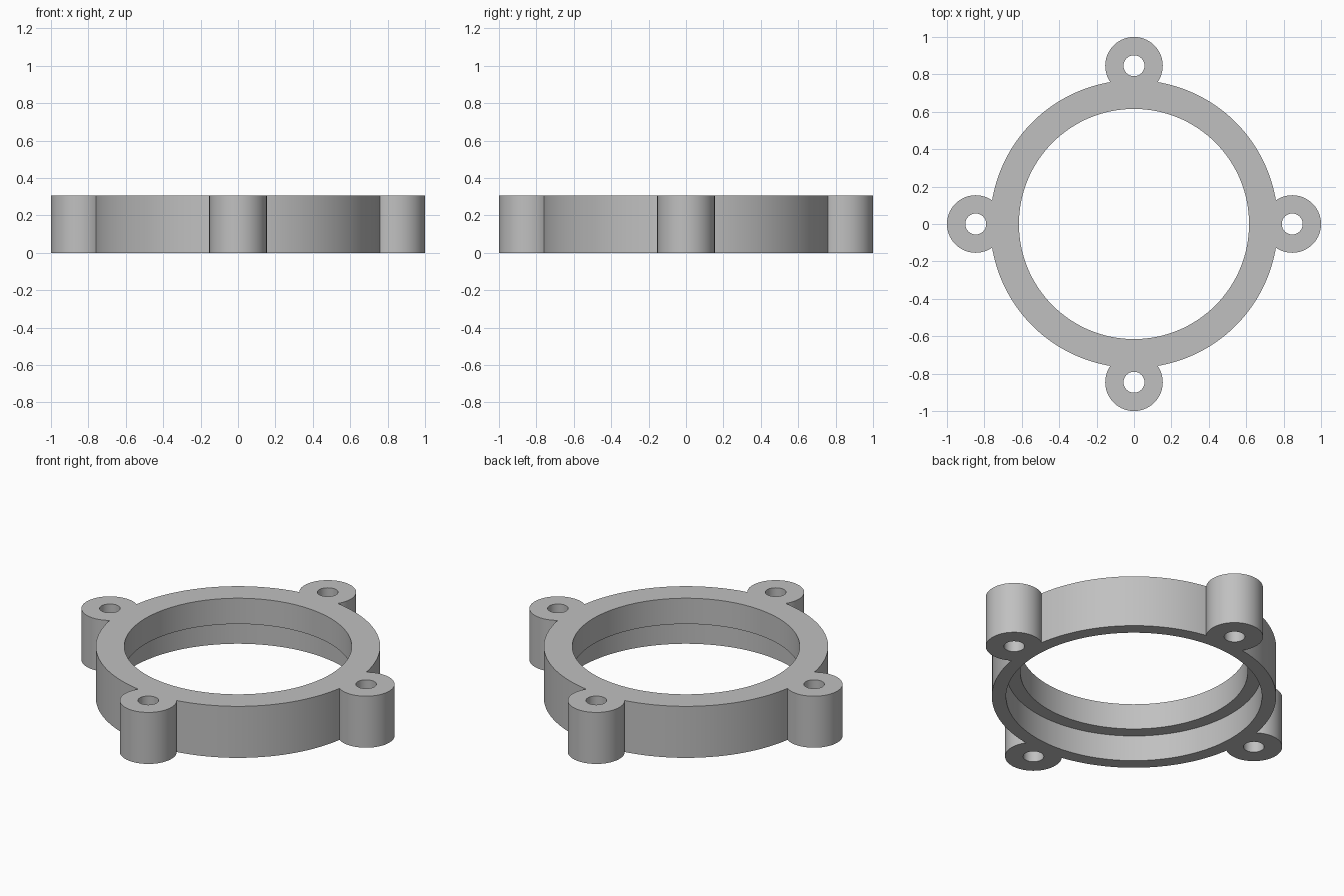
import bpy
from math import cos, sin, pi, radians

cube = bpy.data.objects.get("Cube")
if cube:
    bpy.data.objects.remove(cube, do_unlink=True)

# Every main size is a whole number of this unit
U = 1 / 13
HEIGHT = 4 * U
LUG_DISTANCE = 11 * U
HOLE_RADIUS = 0.056

grey = bpy.data.materials.new("light_grey")
grey.use_nodes = True
colour = (0.53, 0.53, 0.53, 1)
grey.diffuse_color = colour
grey.node_tree.nodes["Principled BSDF"].inputs["Base Color"].default_value = colour


def cylinder(name, radius, bottom, top, x=0, y=0, sides=64):
    """Upright cylinder between two heights."""
    bpy.ops.mesh.primitive_cylinder_add(
        vertices=sides, radius=radius, depth=top - bottom,
        location=(x, y, (bottom + top) / 2))
    obj = bpy.context.object
    obj.name = name
    obj.data.materials.append(grey)
    return obj


def combine(target, tool, operation):
    """Apply a boolean and discard the tool object."""
    tool.hide_render = True
    mod = target.modifiers.new(operation.lower(), "BOOLEAN")
    mod.operation = operation
    mod.solver = "EXACT"
    mod.object = tool
    bpy.context.view_layer.objects.active = target
    bpy.ops.object.modifier_apply(modifier=mod.name)
    bpy.data.objects.remove(tool, do_unlink=True)


# Round body with four mounting lugs
ring = cylinder("mounting_ring", 10 * U, 0, HEIGHT, sides=128)
centres = [(LUG_DISTANCE * cos(i * pi / 2), LUG_DISTANCE * sin(i * pi / 2))
           for i in range(4)]
for x, y in centres:
    combine(ring, cylinder("lug", 2 * U, 0, HEIGHT, x, y), "UNION")

# Screw holes through the lugs
for x, y in centres:
    combine(ring, cylinder("screw_hole", HOLE_RADIUS, -U, HEIGHT + U, x, y, 48),
            "DIFFERENCE")

# Central bore, widened to a step in the lower half
combine(ring, cylinder("bore", 8 * U, -U, HEIGHT + U, sides=128), "DIFFERENCE")
combine(ring, cylinder("lower_recess", 9 * U, -U, HEIGHT / 2, sides=128), "DIFFERENCE")

# Smooth curved walls, crisp rims
bpy.ops.object.select_all(action="DESELECT")
ring.select_set(True)
bpy.context.view_layer.objects.active = ring
bpy.ops.object.transform_apply(location=True, rotation=True, scale=True)
bpy.ops.object.shade_smooth_by_angle(angle=radians(30))
